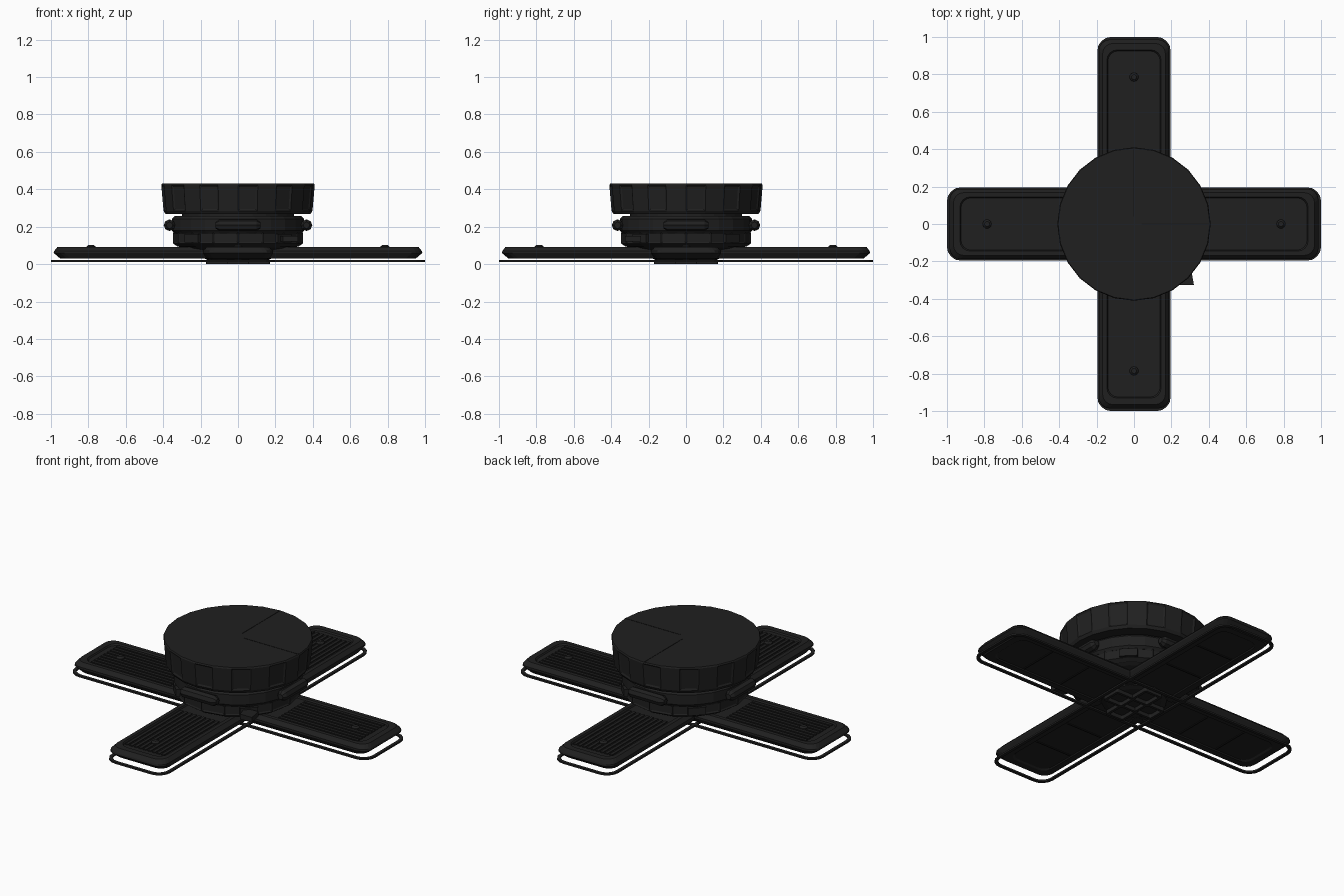
import bpy, bmesh, math
from mathutils import Matrix, Vector

if "Cube" in bpy.data.objects:
    bpy.data.objects.remove(bpy.data.objects["Cube"])

def material(name, v):
    m = bpy.data.materials.new(name)
    m.diffuse_color = (v, v, v, 1)
    m.use_nodes = True
    m.node_tree.nodes["Principled BSDF"].inputs["Base Color"].default_value = m.diffuse_color
    return m

BLACK = material("charcoal black", 0.0145)
DARK = material("deep black", 0.009)

def finish(bm, name, mat=BLACK, rot=0.0):
    bmesh.ops.recalc_face_normals(bm, faces=bm.faces)
    bm.transform(Matrix.Rotation(rot, 4, 'Z'))
    me = bpy.data.meshes.new(name)
    bm.to_mesh(me)
    bm.free()
    me.materials.append(mat)
    ob = bpy.data.objects.new(name, me)
    bpy.context.collection.objects.link(ob)
    return ob

def box(name, lo, hi, mat=BLACK, rot=0.0):
    bm = bmesh.new()
    bmesh.ops.create_cube(bm, size=1)
    for v in bm.verts:
        v.co = Vector([lo[i] + (v.co[i] + 0.5) * (hi[i] - lo[i]) for i in range(3)])
    return finish(bm, name, mat, rot)

def outline(x0, x1, hw, r0, r1, n=4):
    """Rectangle in plan with rounded corners: r0 at the x0 end, r1 at the x1 end."""
    pts = []
    for cx, cy, r, a in ((x1 - r1, hw - r1, r1, 0), (x0 + r0, hw - r0, r0, 90),
                         (x0 + r0, -hw + r0, r0, 180), (x1 - r1, -hw + r1, r1, 270)):
        for i in range(n + 1):
            t = math.radians(a + 90 * i / n)
            pts.append((cx + r * math.cos(t), cy + r * math.sin(t)))
    return pts

def loft(loops, closed=False):
    """Skin a list of (points, z) loops; cap the ends or close into a ring."""
    bm = bmesh.new()
    rings = [[bm.verts.new((x, y, z)) for x, y in pts] for pts, z in loops]
    n = len(rings[0])
    pairs = list(zip(rings, rings[1:])) + ([(rings[-1], rings[0])] if closed else [])
    for a, b in pairs:
        for i in range(n):
            j = (i + 1) % n
            bm.faces.new((a[i], a[j], b[j], b[i]))
    if not closed:
        bm.faces.new(rings[0])
        bm.faces.new(rings[-1])
    return bm

def circle(r, n):
    return [(r * math.cos(2 * math.pi * i / n), r * math.sin(2 * math.pi * i / n)) for i in range(n)]

def turned(profile, n):
    return loft([(circle(r, n), z) for r, z in profile])

def inset_sides(bm, zmin, zmax, thick, depth, step=1):
    bm.normal_update()
    sides = [f for f in bm.faces if len(f.verts) == 4
             and zmin < f.calc_center_median().z < zmax][::step]
    bmesh.ops.recalc_face_normals(bm, faces=bm.faces)
    bmesh.ops.inset_individual(bm, faces=sides, thickness=thick, depth=depth)

# top drum with recessed side panels
bm = turned([(0.30, 0.268), (0.388, 0.268), (0.398, 0.285), (0.41, 0.422), (0.406, 0.43)], 24)
inset_sides(bm, 0.30, 0.40, 0.014, -0.006, 2)
finish(bm, "top_drum")

# seams on the drum lid
box("lid_seam_x", (0.04, -0.003, 0.428), (0.40, 0.003, 0.4315), DARK)
box("lid_seam_y", (-0.006, 0.04, 0.428), (0.0, 0.40, 0.4315), DARK)

# neck and stepped turret below the drum
finish(turned([(0.30, 0.24), (0.30, 0.272)], 24), "drum_neck")
bm = turned([(0.34, 0.165), (0.354, 0.18), (0.354, 0.24), (0.34, 0.256)], 24)
finish(bm, "turret_collar")
bm = turned([(0.325, 0.095), (0.347, 0.11), (0.347, 0.17)], 16)
inset_sides(bm, 0.12, 0.16, 0.012, -0.005)
finish(bm, "turret_body")
finish(turned([(0.15, 0.022), (0.18, 0.03), (0.19, 0.06), (0.30, 0.085), (0.33, 0.10)], 16), "hub_cone")

# small corner bracket
bm = bmesh.new()
low = [bm.verts.new((x, y, 0.12)) for x, y in ((0.24, -0.325), (0.32, -0.325), (0.305, -0.24), (0.22, -0.25))]
face = bm.faces.new(low)
ext = bmesh.ops.extrude_face_region(bm, geom=[face])
for g in ext["geom"]:
    if isinstance(g, bmesh.types.BMVert):
        g.co.z += 0.03
finish(bm, "corner_bracket")

for k in range(4):
    rot = k * math.pi / 2
    # arm body, recessed on the top and underside
    levels = [(0.125, 0.90, 0.036), (0.13, 0.91, 0.03), (0.168, 0.95, 0.03), (0.188, 0.985, 0.06),
              (0.188, 0.982, 0.07), (0.168, 0.965, 0.092), (0.145, 0.93, 0.092), (0.14, 0.925, 0.083)]
    bm = loft([(outline(0.12, x1, hw, 0.01, 0.055), z) for hw, x1, z in levels])
    finish(bm, "arm_body", rot=rot)

    # ribs in the top recess
    for i in range(9):
        y = -0.12 + 0.03 * i
        box("arm_rib", (0.36, y - 0.009, 0.08), (0.89, y + 0.009, 0.089), rot=rot)

    # low stud on the arm
    bm = turned([(0.024, 0.085), (0.024, 0.094), (0.014, 0.103)], 10)
    bm.transform(Matrix.Translation((0.785, 0, 0)))
    finish(bm, "arm_stud", rot=rot)

    # underside plate seams
    for x in (0.42, 0.68):
        box("underside_seam", (x, -0.12, 0.031), (x + 0.008, 0.12, 0.038), DARK, rot)

    # rounded grab bar on the collar
    bm = bmesh.new()
    bmesh.ops.create_cone(bm, cap_ends=True, segments=8, radius1=0.031, radius2=0.031, depth=0.20)
    caps = [f for f in bm.faces if len(f.verts) == 8]
    bmesh.ops.inset_individual(bm, faces=caps, thickness=0.014, depth=0.02)
    bm.transform(Matrix.Translation((0.366, 0, 0.208)) @ Matrix.Rotation(math.pi / 2, 4, 'X'))
    finish(bm, "grab_bar", rot=rot)

    # latch blocks between the arms
    box("latch_block", (0.33, -0.05, 0.115), (0.353, 0.05, 0.16), rot=rot + math.pi / 4)

    # small frames under the centre
    outer, inner = outline(0.04, 0.17, 0.06, 0.01, 0.01), outline(0.055, 0.155, 0.045, 0.01, 0.01)
    bm = loft([(outer, 0.0), (outer, 0.024), (inner, 0.024), (inner, 0.0)], closed=True)
    finish(bm, "centre_frame", rot=rot)

# thin rails that run round each pair of arms
for k in range(2):
    outer, inner = outline(-1, 1, 0.196, 0.075, 0.075), outline(-0.982, 0.982, 0.178, 0.06, 0.06)
    bm = loft([(outer, 0.011), (outer, 0.021), (inner, 0.021), (inner, 0.011)], closed=True)
    finish(bm, "skid_rail", rot=k * math.pi / 2)
